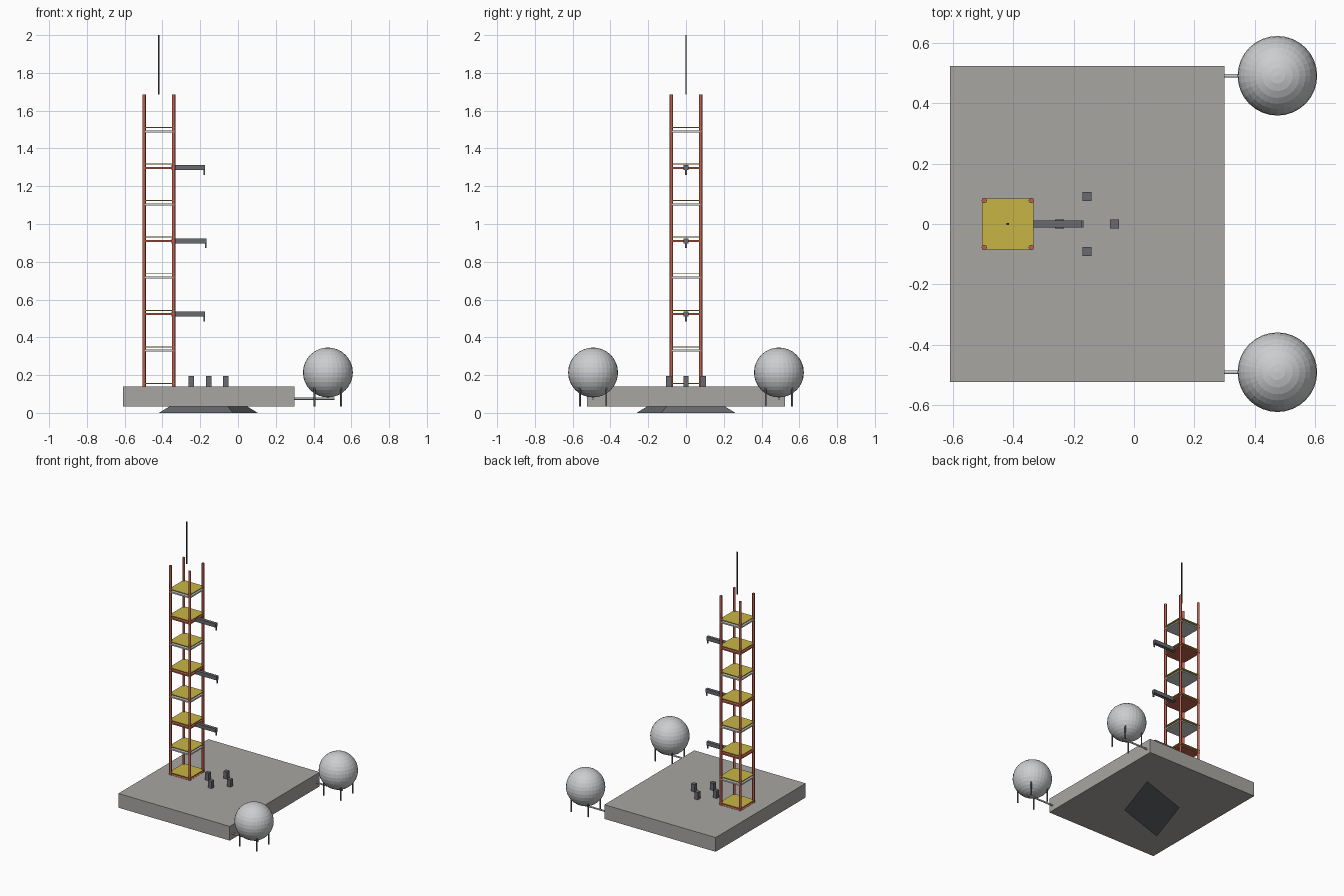
import bpy
import bmesh
from math import radians
from mathutils import Matrix, Vector

cube = bpy.data.objects.get("Cube")
if cube:
    bpy.data.objects.remove(cube, do_unlink=True)


def material(name, color):
    m = bpy.data.materials.new(name)
    m.use_nodes = True
    m.diffuse_color = (*color, 1)
    m.node_tree.nodes["Principled BSDF"].inputs["Base Color"].default_value = (*color, 1)
    return m


concrete = material("concrete", (0.39, 0.38, 0.36))
red = material("tower red", (0.52, 0.12, 0.08))
yellow = material("deck yellow", (0.58, 0.46, 0.06))
dark = material("dark steel", (0.14, 0.145, 0.16))
light = material("light steel", (0.6, 0.61, 0.62))
black = material("rod black", (0.04, 0.04, 0.05))


def finish(name, bm, mat):
    mesh = bpy.data.meshes.new(name)
    bmesh.ops.recalc_face_normals(bm, faces=bm.faces)
    bm.to_mesh(mesh)
    bm.free()
    mesh.materials.append(mat)
    obj = bpy.data.objects.new(name, mesh)
    bpy.context.collection.objects.link(obj)
    return obj


def box(name, center, size, mat):
    bm = bmesh.new()
    bmesh.ops.create_cube(bm, size=1, matrix=Matrix.LocRotScale(Vector(center), None, Vector(size)))
    return finish(name, bm, mat)


def rod(name, start, end, radius, mat, sides=8):
    a, b = Vector(start), Vector(end)
    turn = (b - a).to_track_quat('Z', 'Y')
    bm = bmesh.new()
    bmesh.ops.create_cone(bm, cap_ends=True, segments=sides, radius1=radius, radius2=radius,
                          depth=(b - a).length,
                          matrix=Matrix.LocRotScale((a + b) / 2, turn, None))
    obj = finish(name, bm, mat)
    for p in obj.data.polygons:
        p.use_smooth = len(p.vertices) == 4
    for e in obj.data.edges:
        v, w = (obj.data.vertices[i].co for i in e.vertices)
        e.use_edge_sharp = abs((v - w).dot((b - a).normalized())) < 0.001
    return obj


# Launch pad slab
PAD_TOP = 0.14
box("pad", (-0.155, 0, 0.0875), (0.91, 1.05, 0.105), concrete)

# Stretched diamond deflector under the pad
bm = bmesh.new()
bmesh.ops.create_cone(bm, cap_ends=True, segments=4, radius1=1, radius2=0.77, depth=0.037)
bmesh.ops.scale(bm, vec=(0.37, 0.185, 1), verts=bm.verts)
bmesh.ops.rotate(bm, matrix=Matrix.Rotation(radians(45), 3, 'Z'), verts=bm.verts)
bmesh.ops.translate(bm, vec=(-0.157, 0, 0.0185), verts=bm.verts)
finish("flame_deflector", bm, dark)

# Tower posts
TX = -0.419
for sx in (-1, 1):
    for sy in (-1, 1):
        x, y = TX + sx * 0.078, sy * 0.078
        rod("tower_post", (x, y, 0.13), (x, y, 1.685), 0.009, red)

# Tower floors: thin deck over a thin slab, slabs alternate in colour
for k in range(8):
    z = 0.156 + k * 0.1935
    box("deck", (TX, 0, z), (0.17, 0.17, 0.005), yellow)
    box("floor_slab", (TX, 0, z - 0.02), (0.17, 0.17, 0.01), light if k % 2 else red)

# Service arms with a hanging tip
for z, tip in ((0.523, -0.174), (0.911, -0.167), (1.299, -0.174)):
    start = -0.352
    box("service_arm", ((start + tip) / 2, 0, z), (tip - start, 0.024, 0.027), dark)
    box("arm_hook", (tip - 0.004, 0, z - 0.022), (0.008, 0.008, 0.034), dark)

# Lightning rod
box("lightning_rod", (TX, 0, 1.843), (0.009, 0.005, 0.314), black)

# Hold-down blocks
for dx, dy in ((1, 0), (-1, 0), (0, 1), (0, -1)):
    box("hold_down_block", (-0.156 + dx * 0.091, dy * 0.091, PAD_TOP + 0.025),
        (0.029, 0.029, 0.058), dark)

# Spherical storage tanks with legs and feed pipes
CX, CZ = 0.476, 0.214
for side in (-1, 1):
    cy = side * 0.492
    bm = bmesh.new()
    bmesh.ops.create_uvsphere(bm, u_segments=32, v_segments=16, radius=0.132,
                              matrix=Matrix.Translation((CX, cy, CZ)))
    finish("tank", bm, light)
    for sx in (-1, 1):
        for sy in (-1, 1):
            x, y = CX + sx * 0.07, cy + sy * 0.07
            rod("tank_leg", (x, y, 0.035), (x, y, 0.145), 0.005, dark)
    rod("feed_pipe", (0.28, cy, 0.075), (0.51, cy, 0.075), 0.006, light)
